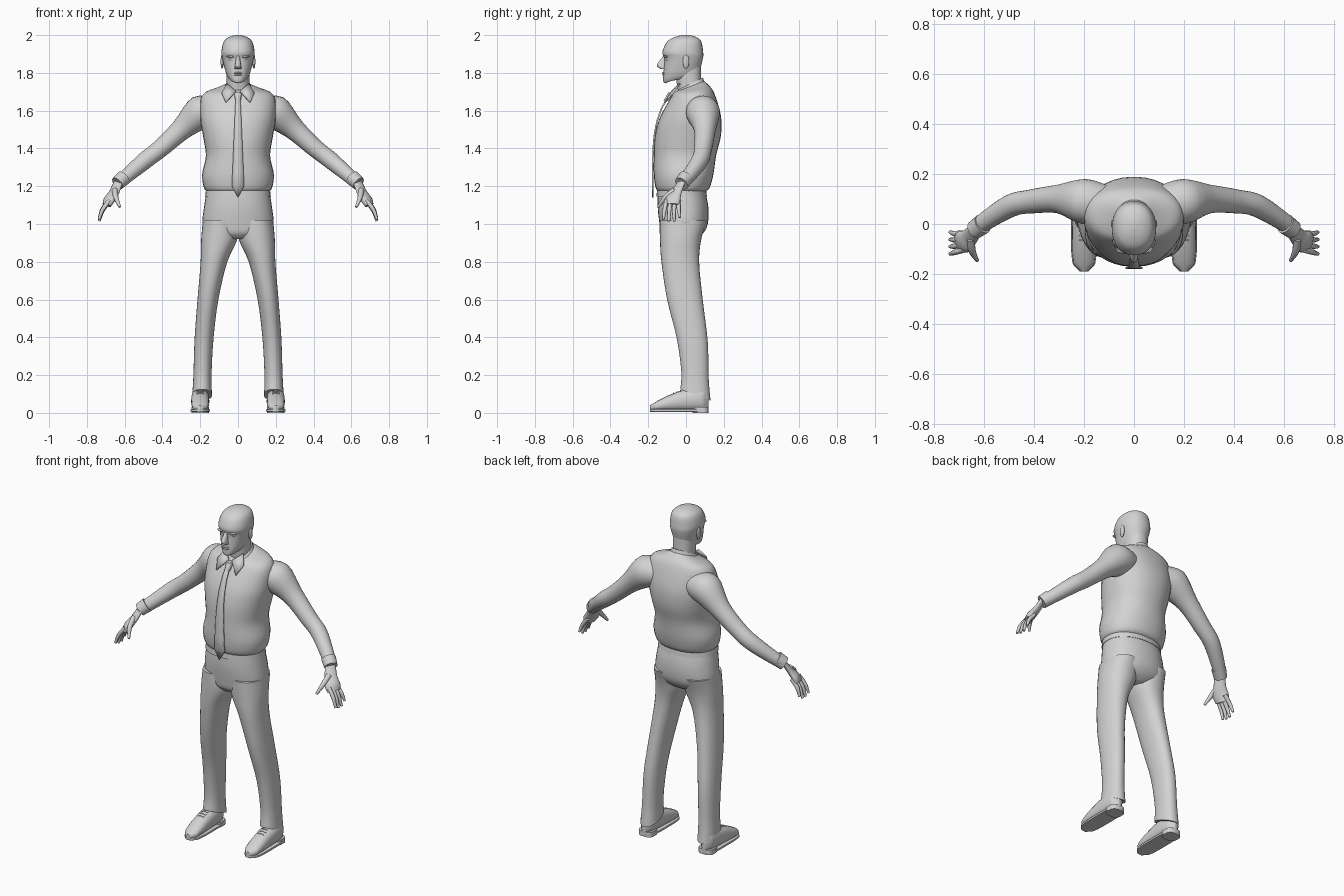
import bpy, bmesh, math
from mathutils import Vector

default_cube = bpy.data.objects.get("Cube")
if default_cube:
    bpy.data.objects.remove(default_cube, do_unlink=True)

grey = bpy.data.materials.new("plain_grey")
grey.use_nodes = True
shade = 0.65
grey.diffuse_color = (shade, shade, shade, 1)
grey.node_tree.nodes["Principled BSDF"].inputs["Base Color"].default_value = grey.diffuse_color


def finish(bm, name, mirror=False, thickness=0.0):
    """Turn a bmesh into a named, smooth shaded object."""
    bmesh.ops.recalc_face_normals(bm, faces=bm.faces)
    mesh = bpy.data.meshes.new(name)
    bm.to_mesh(mesh)
    bm.free()
    mesh.materials.append(grey)
    obj = bpy.data.objects.new(name, mesh)
    bpy.context.collection.objects.link(obj)
    bpy.ops.object.select_all(action="DESELECT")
    obj.select_set(True)
    bpy.context.view_layer.objects.active = obj
    bpy.ops.object.shade_smooth_by_angle(angle=math.radians(50))
    if thickness:
        obj.modifiers.new("thickness", "SOLIDIFY").thickness = thickness
    if mirror:
        obj.modifiers.new("other_side", "MIRROR")


def spline(before, start, end, after, t):
    """Point on a smooth curve running through start and end."""
    slope_in, slope_out = (end - before) / 2, (after - start) / 2
    ease = t * t * (3 - 2 * t)
    return (start.lerp(end, ease) + slope_in * t * (1 - t) ** 2
            - slope_out * t * t * (1 - t))


def refine(sections, steps=4):
    """Add smoothly interpolated sections between the given ones."""
    last = len(sections) - 1
    result = []
    for i in range(last):
        four = [sections[min(max(i + k, 0), last)] for k in (-1, 0, 1, 2)]
        for step in range(steps):
            result.append([spline(*parts, step / steps) for parts in zip(*four)])
    return result + [sections[last]]


def skin(bm, sections, sides, power):
    """Loft over (centre, u, v) sections with a superellipse outline."""
    def bend(value):
        return math.copysign(abs(value) ** (2 / power), value)
    turns = [math.tau * i / sides for i in range(sides)]
    loops = [[bm.verts.new(centre + u * bend(math.cos(t)) + v * bend(math.sin(t)))
              for t in turns] for centre, u, v in refine(sections)]
    for low, high in zip(loops, loops[1:]):
        for i in range(sides):
            j = (i + 1) % sides
            bm.faces.new((low[i], low[j], high[j], high[i]))
    bm.faces.new(loops[0])
    bm.faces.new(loops[-1])


def body(name, rings, middle=None, tilt=0.0, power=2.2, sides=32):
    """Upright part from (z, half width, front, back); the tilt fades ring by ring.
    Middle gives the x of each ring for parts that come in pairs."""
    bm = bmesh.new()
    sections = []
    for i, (z, half, front, back) in enumerate(rings):
        x = middle[i] if middle else 0
        sections.append((Vector((x, (front + back) / 2, z + tilt / 2)),
                         Vector((half, 0, 0)), Vector((0, back - front, tilt)) / 2))
        tilt *= 0.6
    skin(bm, sections, sides, power)
    finish(bm, name, mirror=bool(middle))


def tube(bm, path, flat=1.0, sides=16):
    """Loft along points of (x, y, z, radius)."""
    points = [Vector(p[:3]) for p in path]
    sections = []
    for i, point in enumerate(points):
        along = points[min(i + 1, len(points) - 1)] - points[max(i - 1, 0)]
        depth = Vector((0, 0, 1)).cross(along).normalized()
        height = along.cross(depth).normalized()
        radius = path[i][3]
        sections.append((point, height * radius * flat, depth * radius))
    skin(bm, sections, sides, 2)


def blob(name, place, size, mirror=False):
    bm = bmesh.new()
    bmesh.ops.create_uvsphere(bm, u_segments=16, v_segments=10, radius=1)
    bmesh.ops.scale(bm, vec=size, verts=bm.verts)
    bmesh.ops.translate(bm, vec=place, verts=bm.verts)
    finish(bm, name, mirror)


# Head and neck
body("head", [
    (1.745, .03, -.11, -.01), (1.755, .045, -.12, .05), (1.79, .063, -.12, .07),
    (1.87, .083, -.115, .09), (1.91, .088, -.125, .09), (1.965, .075, -.1, .08),
    (1.99, .045, -.06, .05), (2, .01, -.02, .01)], tilt=.04)
body("neck", [(1.68, .06, -.04, .08), (1.82, .06, -.06, .08)], tilt=.04)

# Face details
body("nose", [(1.89, .008, -.12, -.1), (1.84, .016, -.155, -.1), (1.82, .018, -.13, -.1)],
     sides=12)
blob("brow_ridges", (.036, -.107, 1.887), (.026, .012, .007), mirror=True)
blob("eyes", (.034, -.1, 1.87), (.014, .009, .007), mirror=True)
for lip, height in (("upper_lip", 1.8), ("lower_lip", 1.79)):
    blob(lip, (0, -.118, height), (.022, .008, .005))
blob("ears", (.084, 0, 1.86), (.008, .017, .038), mirror=True)

# Shirt body, from the neck down to the gathered waist
body("shirt", [
    (1.7, .06, -.05, .09), (1.7, .11, -.06, .12), (1.67, .19, -.08, .15),
    (1.56, .2, -.14, .185), (1.46, .185, -.165, .185), (1.36, .17, -.17, .16),
    (1.26, .19, -.17, .145), (1.19, .18, -.16, .125), (1.17, .16, -.14, .1)], tilt=.06)

# Sleeves with cuffs
bm = bmesh.new()
tube(bm, [(.1, .08, 1.6, .07), (.2, .09, 1.59, .09), (.3, .1, 1.5, .058),
          (.41, .09, 1.4, .048), (.5, .07, 1.33, .045), (.64, -.02, 1.21, .033)], sides=24)
tube(bm, [(.605, 0, 1.245, .041), (.638, -.025, 1.215, .037)], sides=24)
finish(bm, "sleeves", mirror=True)

# Hands: palm, four fingers and a thumb
bm = bmesh.new()
tube(bm, [(.63, -.02, 1.23, .028), (.655, -.05, 1.17, .035), (.68, -.07, 1.13, .046),
          (.695, -.075, 1.1, .042)], flat=.5)
for spread, shorter in ((-1.5, .01), (-.5, 0), (.5, 0), (1.5, .02)):
    tube(bm, [(.68, -.07 + .022 * spread, 1.125, .012),
              (.717, -.076 + .025 * spread, 1.07 + shorter / 2, .011),
              (.735, -.076 + .029 * spread, 1.015 + shorter, .007)], sides=8)
tube(bm, [(.652, -.06, 1.18, .016), (.646, -.11, 1.14, .014), (.626, -.147, 1.09, .007)],
     sides=8)
finish(bm, "hands", mirror=True)

# Collar band and its two points
body("collar", [(1.705, .062, -.052, .09), (1.675, .088, -.078, .11)], tilt=.07)
bm = bmesh.new()
flap = [(.01, -.07, 1.7), (.058, -.03, 1.74), (.086, -.066, 1.69), (.064, -.11, 1.64)]
bm.faces.new([bm.verts.new(corner) for corner in flap])
finish(bm, "collar_points", mirror=True, thickness=.008)


# Necktie that widens downwards as it follows the chest, with a knot and a pointed tip
def chest_front(z):
    return -.18 + .1 * ((z - 1.2) / .5) ** 4


bm = bmesh.new()
pairs = []
for i in range(8):
    z, half = 1.69 - .07 * i, .012 + .003 * i
    pairs.append([bm.verts.new((x, chest_front(z), z)) for x in (-half, half)])
for upper, lower in zip(pairs, pairs[1:]):
    bm.faces.new((*upper, *reversed(lower)))
tip = bm.verts.new((0, chest_front(1.2), 1.14))
bm.faces.new((*pairs[-1], tip))
finish(bm, "tie", thickness=.008)
body("tie_knot", [(1.65, .013, -.12, -.08), (1.695, .022, -.095, -.05)], sides=12)

# Trousers: hips, waistband and legs
body("hips", [(.92, .08, -.1, .05), (.95, .16, -.13, .09), (1, .188, -.14, .115),
              (1.09, .18, -.15, .118), (1.18, .165, -.148, .1)])
body("waistband", [(1.145, .174, -.156, .111), (1.177, .17, -.154, .107)])
body("trouser_legs", [
    (.125, .052, -.03, .13), (.22, .048, -.025, .12), (.4, .05, -.05, .115),
    (.6, .055, -.1, .09), (.8, .07, -.13, .07), (.92, .095, -.138, .08),
    (1.02, .09, -.14, .11)],
    middle=[.19, .188, .18, .16, .128, .1, .096], tilt=-.06)


# Shoes: rounded uppers, thin soles, heels and laces
def instep(t):
    return .04 + .1 * (1 - t * t)


def foot(name, bottom, top, grow, power):
    """Upright sections from heel to toe under the height rule called top."""
    bm = bmesh.new()
    sections = []
    for i in range(13):
        t = i / 12
        half = .012 + grow + .036 * (1 - abs(2 * t - 1) ** 4) ** .5
        low, high = bottom, top(t)
        sections.append((Vector((.2, .12 - .31 * t, (low + high) / 2)),
                         Vector((half, 0, 0)), Vector((0, 0, high - low)) / 2))
    skin(bm, sections, 16, power)
    finish(bm, name, mirror=True)


foot("shoe_uppers", .01, instep, 0, 2.3)
foot("shoe_soles", .005, lambda t: .02, .004, 6)
body("shoe_heels", [(0, .046, .035, .12), (.03, .046, .035, .12)],
     middle=[.2, .2], power=3)
bm = bmesh.new()
for t in (.48, .54, .6):
    y, z = .12 - .31 * t, instep(t)
    tube(bm, [(.18, y, z - .004, .004), (.2, y, z, .004), (.22, y, z - .004, .004)], sides=6)
finish(bm, "shoe_laces", mirror=True)
